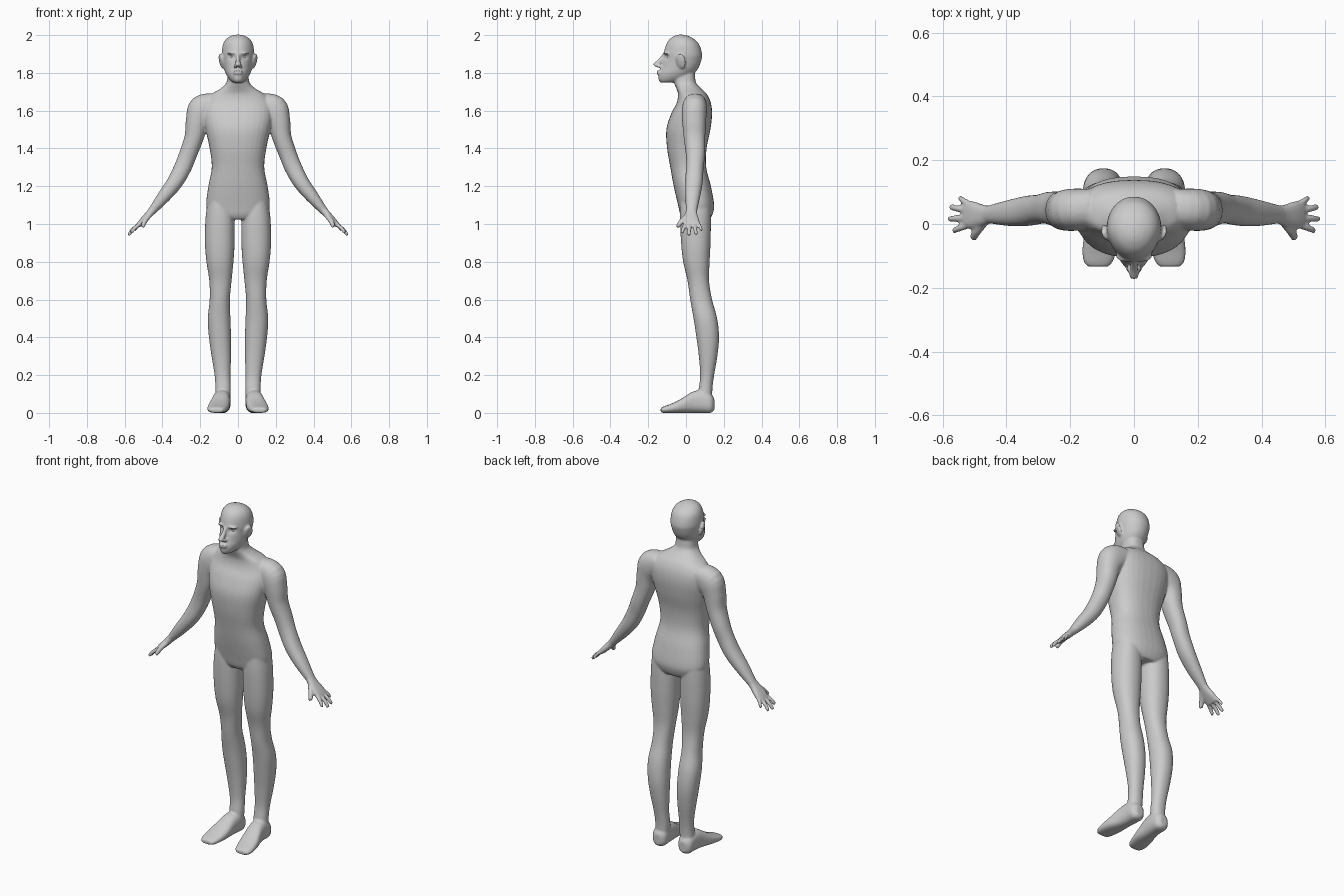
import bpy, bmesh, math
from mathutils import Vector, Matrix

X, Y, Z = Vector((1, 0, 0)), Vector((0, 1, 0)), Vector((0, 0, 1))
bm = bmesh.new()


def smooth_path(rows, steps):
    """Catmull-Rom interpolation of section rows."""
    rows = [rows[0]] + list(rows) + [rows[-1]]
    out = []
    for i in range(1, len(rows) - 2):
        for s in range(steps):
            t = s / steps
            out.append([0.5 * (2 * b + (c - a) * t + (2 * a - 5 * b + 4 * c - d) * t * t
                               + (3 * b - a - 3 * c + d) * t ** 3)
                        for a, b, c, d in zip(*rows[i - 1:i + 3])])
    return out + [list(rows[-1])]


def loft(sections, ref=Y, axis=None, p=2.2, side=1, segs=32, steps=4, deform=None):
    """Skin rounded sections (x, y, z, half_a, half_b) along their path."""
    rows = smooth_path(sections, steps)
    centres = [Vector(r[:3]) for r in rows]
    rings = []
    for i, r in enumerate(rows):
        t = axis or (centres[min(i + 1, len(rows) - 1)] - centres[max(i - 1, 0)]).normalized()
        u = ref.cross(t).normalized()
        v = t.cross(u)
        ring = []
        for k in range(segs):
            ang = 2 * math.pi * k / segs
            c, s = math.cos(ang), math.sin(ang)
            co = centres[i] + u * r[3] * math.copysign(abs(c) ** (2 / p), c) \
                + v * r[4] * math.copysign(abs(s) ** (2 / p), s)
            if deform:
                co = deform(co)
            ring.append(bm.verts.new((co.x * side, co.y, co.z)))
        rings.append(ring)
    for a, b in zip(rings, rings[1:]):
        for k in range(segs):
            n = (k + 1) % segs
            bm.faces.new((a[k], a[n], b[n], b[k]))
    bm.faces.new(rings[0])
    bm.faces.new(rings[-1])


def boxed(rows):
    """Rows (z, x0, x1, y0, y1) as horizontal sections."""
    return [((a + b) / 2, (c + d) / 2, z, (b - a) / 2, (d - c) / 2) for z, a, b, c, d in rows]


def blob(loc, size, rot=(0, 0, 0)):
    m = Matrix.Translation(loc)
    for ang, ax in zip(rot, "XYZ"):
        m = m @ Matrix.Rotation(ang, 4, ax)
    bmesh.ops.create_uvsphere(bm, u_segments=24, v_segments=14, radius=1,
                              matrix=m @ Matrix.Diagonal((*size, 1)))


# torso and neck
loft(boxed([(z, -w, w, f, b) for z, w, f, b in [
    (1.025, .10, -.015, .125), (1.05, .145, -.03, .14), (1.10, .168, -.042, .149),
    (1.20, .157, -.065, .132), (1.30, .139, -.083, .107), (1.40, .15, -.1, .109),
    (1.50, .172, -.104, .129), (1.58, .185, -.08, .138), (1.64, .178, -.05, .132),
    (1.685, .145, -.042, .112), (1.715, .095, -.05, .083), (1.745, .063, -.062, .055),
    (1.78, .056, -.065, .048), (1.83, .05, -.06, .045)]]), axis=Z, p=2.4)


# head, with a narrowing face and eye sockets
def face(co):
    co = co.copy()
    front = min(max((-.02 - co.y) / .12, 0), 1)
    co.x *= 1 - .2 * front
    if co.y < -.04:
        d = ((abs(co.x) - .033) / .018) ** 2 + ((co.z - 1.885) / .013) ** 2
        co.y += .013 * math.exp(-d)
    return co


loft(boxed([(z, -w, w, f, b) for z, w, f, b in [
    (1.748, .022, -.132, -.06), (1.757, .04, -.142, -.03), (1.775, .056, -.147, .01),
    (1.80, .069, -.145, .045), (1.83, .077, -.132, .068), (1.87, .083, -.122, .082),
    (1.90, .086, -.119, .085), (1.95, .08, -.105, .07), (1.98, .062, -.085, .042),
    (1.996, .036, -.06, .01), (2.002, .012, -.04, -.015)]]),
    axis=Z, p=2.1, segs=72, steps=6, deform=face)

# nose and lips
loft([(0, -.112, 1.90, .01, .009), (0, -.136, 1.865, .013, .012), (0, -.161, 1.842, .014, .015),
      (0, -.16, 1.833, .012, .014)], ref=X, axis=Vector((0, -.5, -.86)))
for s in (-1, 1):
    blob((s * .014, -.14, 1.834), (.009, .014, .009))
for z in (1.808, 1.797):
    blob((0, -.143, z), (.026, .013, .0055))

# brows, ears and mirrored limbs
for s in (-1, 1):
    blob((s * .034, -.105, 1.905), (.027, .014, .006), (0, s * .1, -s * -.25))
    blob((s * .088, -.027, 1.862), (.009, .027, .042), (.2, s * .2, -s * .4))

    # leg
    loft(boxed([(1.12, .03, .16, -.03, .13), (1.03, .018, .172, -.032, .132),
                (.9, .018, .175, -.026, .13), (.8, .024, .167, -.015, .125),
                (.7, .034, .152, .008, .122), (.6, .043, .15, .022, .138),
                (.5, .04, .16, .04, .165), (.4, .037, .154, .055, .175),
                (.3, .037, .14, .068, .166), (.2, .04, .124, .075, .149),
                (.13, .038, .12, .068, .14), (.05, .042, .122, .06, .138)]), axis=Z, side=s)

    # foot
    loft([(.084, .15, .045, .02, .03), (.084, .13, .05, .042, .05), (.085, .08, .06, .046, .06),
          (.09, .03, .055, .048, .055), (.1, -.03, .036, .055, .036),
          (.108, -.08, .024, .054, .024), (.112, -.118, .017, .046, .017),
          (.112, -.134, .015, .032, .011)], ref=Z, axis=-Y, p=2.5, side=s)

    # arm from shoulder to wrist
    loft([(.12, .05, 1.635, .06, .06), (.185, .045, 1.605, .08, .066),
          (.215, .043, 1.545, .062, .063), (.232, .045, 1.46, .051, .057),
          (.264, .05, 1.37, .047, .051), (.292, .047, 1.30, .046, .046),
          (.335, .041, 1.22, .042, .047), (.395, .034, 1.142, .034, .04),
          (.457, .03, 1.067, .021, .028), (.475, .028, 1.047, .018, .03)], side=s)

    # palm
    loft([(.45, .03, 1.075, .02, .027), (.475, .027, 1.047, .019, .034),
          (.505, .028, 1.016, .017, .043), (.528, .03, .992, .013, .043)], side=s, p=2.6)

    # fingers and thumb
    for base, tip, r in [((.515, -.002, 1.003), (.568, -.022, .953), .0105),
                         ((.52, .02, 1.0), (.581, .015, .941), .011),
                         ((.518, .042, 1.002), (.577, .054, .945), .0105),
                         ((.51, .06, 1.01), (.548, .083, .966), .0095),
                         ((.47, .005, 1.045), (.506, -.046, .985), .0135)]:
        a, b = Vector(base), Vector(tip)
        mid = a.lerp(b, .55) + Vector((.003, 0, .003))
        loft([(*a, r, r), (*mid, r, r), (*a.lerp(b, .93), r * .85, r * .85),
              (*b, r * .5, r * .5)], side=s, segs=16)

# fuse every part into one continuous skin
bmesh.ops.recalc_face_normals(bm, faces=bm.faces)
mesh = bpy.data.meshes.new("human_body")
bm.to_mesh(mesh)
bm.free()
body = bpy.data.objects.new("human_body", mesh)
bpy.context.collection.objects.link(body)
remesh = body.modifiers.new("fuse", "REMESH")
remesh.mode = "VOXEL"
remesh.voxel_size = .0055
remesh.use_smooth_shade = True
soften = body.modifiers.new("soften", "SMOOTH")
soften.factor = .5
soften.iterations = 5

# eyes
for s, name in ((-1, "right_eye"), (1, "left_eye")):
    bpy.ops.mesh.primitive_uv_sphere_add(segments=20, ring_count=12, radius=.013,
                                         location=(s * .033, -.088, 1.885))
    bpy.context.object.name = name
    bpy.ops.object.shade_smooth()
